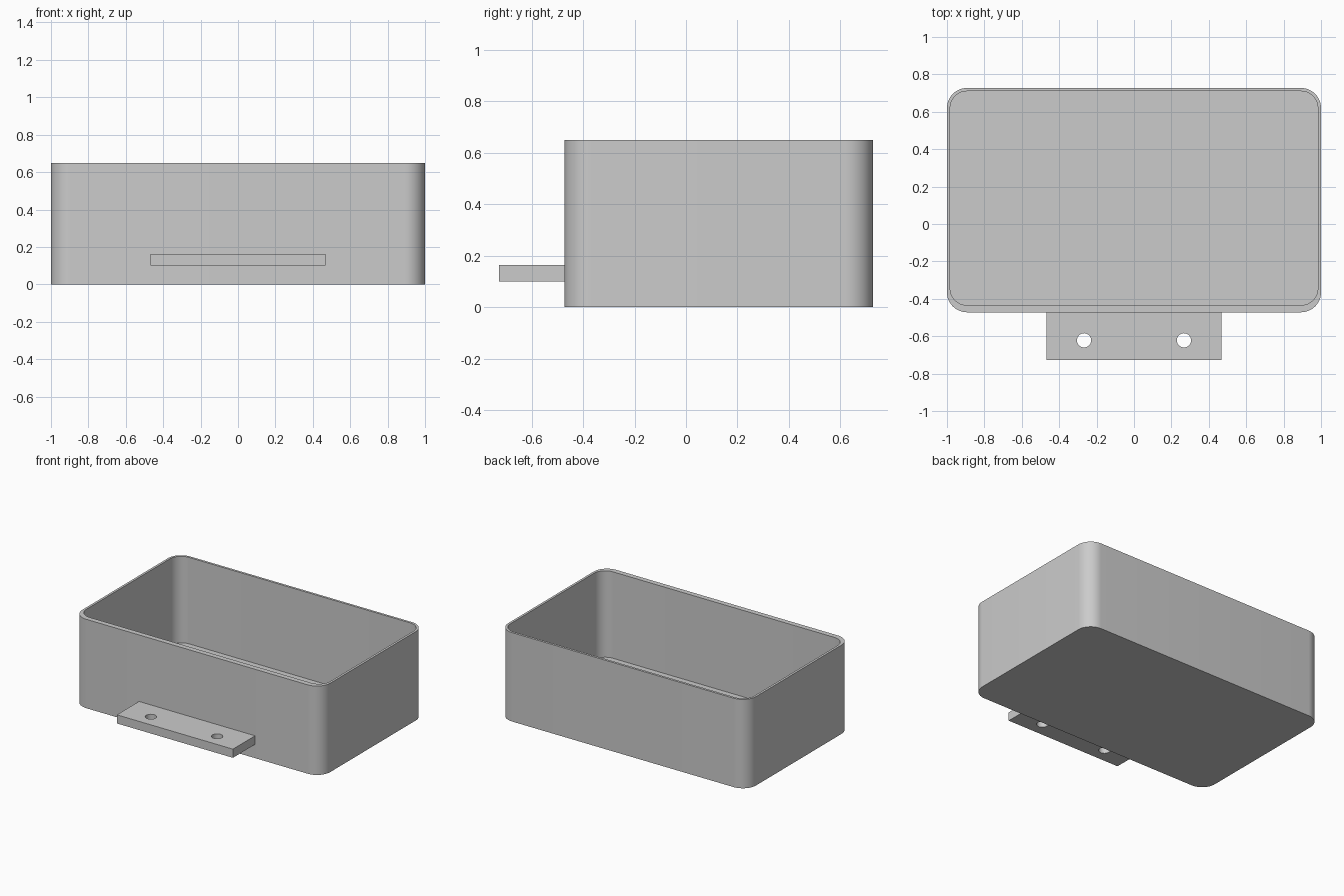
import bpy
import bmesh
import math

cube = bpy.data.objects.get("Cube")
if cube:
    bpy.data.objects.remove(cube, do_unlink=True)

grey = bpy.data.materials.new("plain_grey")
grey.use_nodes = True
grey.diffuse_color = (0.6, 0.6, 0.6, 1)
grey.node_tree.nodes["Principled BSDF"].inputs["Base Color"].default_value = (0.6, 0.6, 0.6, 1)


def arc(cx, cy, r, start, sweep, steps):
    angles = [math.radians(start + sweep * i / steps) for i in range(steps + 1)]
    return [(cx + r * math.cos(a), cy + r * math.sin(a)) for a in angles]


def rounded_rectangle(x, y0, y1, r, steps=12):
    corners = [(x - r, y1 - r), (r - x, y1 - r), (r - x, y0 + r), (x - r, y0 + r)]
    return [p for i, (cx, cy) in enumerate(corners)
            for p in arc(cx, cy, r, 90 * i, 90, steps)]


def ring(bm, points, z):
    return [bm.verts.new((x, y, z)) for x, y in points]


def bridge(bm, a, b):
    n = len(a)
    for i in range(n):
        j = (i + 1) % n
        bm.faces.new((a[i], a[j], b[j], b[i]))


def finish(bm, name):
    bmesh.ops.recalc_face_normals(bm, faces=bm.faces)
    mesh = bpy.data.meshes.new(name)
    bm.to_mesh(mesh)
    bm.free()
    mesh.materials.append(grey)
    obj = bpy.data.objects.new(name, mesh)
    bpy.context.collection.objects.link(obj)
    bpy.ops.object.select_all(action='DESELECT')
    bpy.context.view_layer.objects.active = obj
    obj.select_set(True)
    bpy.ops.object.shade_smooth_by_angle(angle=math.radians(30))
    return obj


# Open tray: outer shell, rim, inner wall and floor, with a thicker front wall
height, floor = 0.648, 0.018
outer = rounded_rectangle(1.0, -0.472, 0.727, 0.107)
inner = rounded_rectangle(0.983, -0.434, 0.71, 0.09)
bm = bmesh.new()
rings = [ring(bm, outer, 0), ring(bm, outer, height),
         ring(bm, inner, height), ring(bm, inner, floor)]
for lower, upper in zip(rings, rings[1:]):
    bridge(bm, lower, upper)
bm.faces.new(rings[0])
bm.faces.new(rings[-1])
finish(bm, "open_tray")

# Mounting tab with two screw holes, set slightly into the front wall
bm = bmesh.new()
half, front, back = 0.468, -0.727, -0.46
outlines = [[(-half, front), (half, front), (half, back), (-half, back)]]
for side in (-1, 1):
    outlines.append(arc(side * 0.267, -0.622, 0.038, 0, 360, 32)[:-1])
edges = []
for outline in outlines:
    verts = ring(bm, outline, 0.1)
    edges += [bm.edges.new((v, verts[i - 1])) for i, v in enumerate(verts)]
bmesh.ops.triangle_fill(bm, edges=edges, use_beauty=True, normal=(0, 0, 1))
result = bmesh.ops.extrude_face_region(bm, geom=bm.faces[:], use_keep_orig=True)
top = [g for g in result["geom"] if isinstance(g, bmesh.types.BMVert)]
bmesh.ops.translate(bm, verts=top, vec=(0, 0, 0.063))
finish(bm, "mounting_tab")
